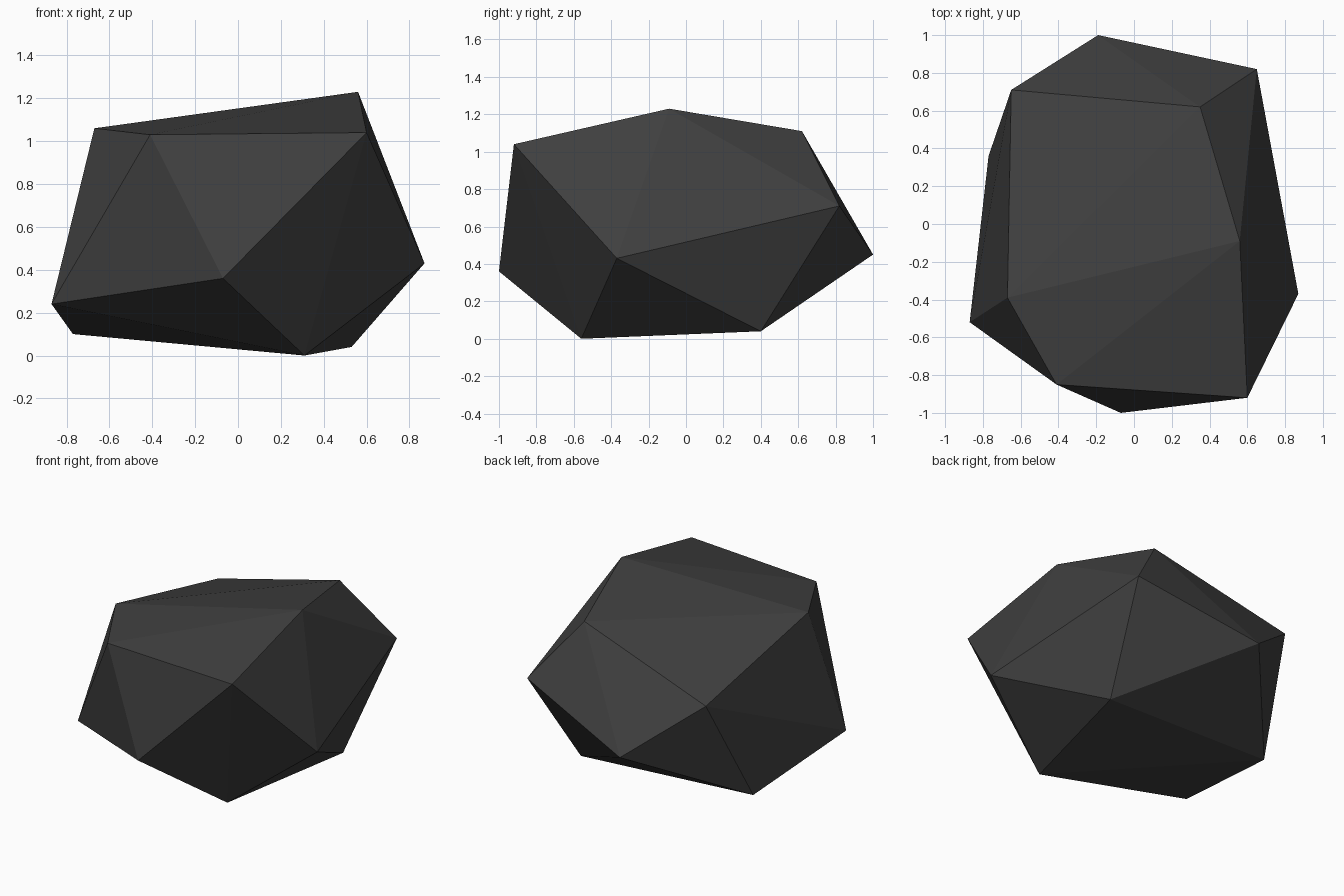
import bpy
import bmesh

default_cube = bpy.data.objects.get("Cube")
if default_cube:
    bpy.data.objects.remove(default_cube, do_unlink=True)


def flat_material(name, colour):
    material = bpy.data.materials.new(name)
    material.use_nodes = True
    material.diffuse_color = colour
    shader = material.node_tree.nodes["Principled BSDF"]
    shader.inputs["Base Color"].default_value = colour
    shader.inputs["Roughness"].default_value = 0.9
    return material


def faceted_stone(name, corners, material):
    """Wrap a convex faceted shell around the corner points."""
    bm = bmesh.new()
    for corner in corners:
        bm.verts.new(corner)
    hull = bmesh.ops.convex_hull(bm, input=bm.verts[:])
    unused = [v for v in hull["geom_interior"] if isinstance(v, bmesh.types.BMVert)]
    bmesh.ops.delete(bm, geom=unused, context="VERTS")
    bmesh.ops.recalc_face_normals(bm, faces=bm.faces[:])
    for face in bm.faces:
        face.smooth = False
    mesh = bpy.data.meshes.new(name)
    bm.to_mesh(mesh)
    bm.free()
    mesh.materials.append(material)
    stone = bpy.data.objects.new(name, mesh)
    bpy.context.scene.collection.objects.link(stone)
    return stone


# Sloping top facet
crown = [(-.67, -.39, 1.06), (-.41, -.85, 1.03), (.6, -.92, 1.04),
         (.56, -.09, 1.23), (.35, .62, 1.11), (-.65, .71, .82)]

# Widest ring around the middle
girdle = [(-.87, -.52, .24), (-.07, -1, .36), (.87, -.37, .43),
          (.65, .82, .71), (-.19, 1, .45)]

# Resting face
base = [(.31, -.56, 0), (.53, .4, .04), (-.77, .36, .1)]

charcoal = flat_material("charcoal stone", (.05, .05, .05, 1))
faceted_stone("boulder", crown + girdle + base, charcoal)
